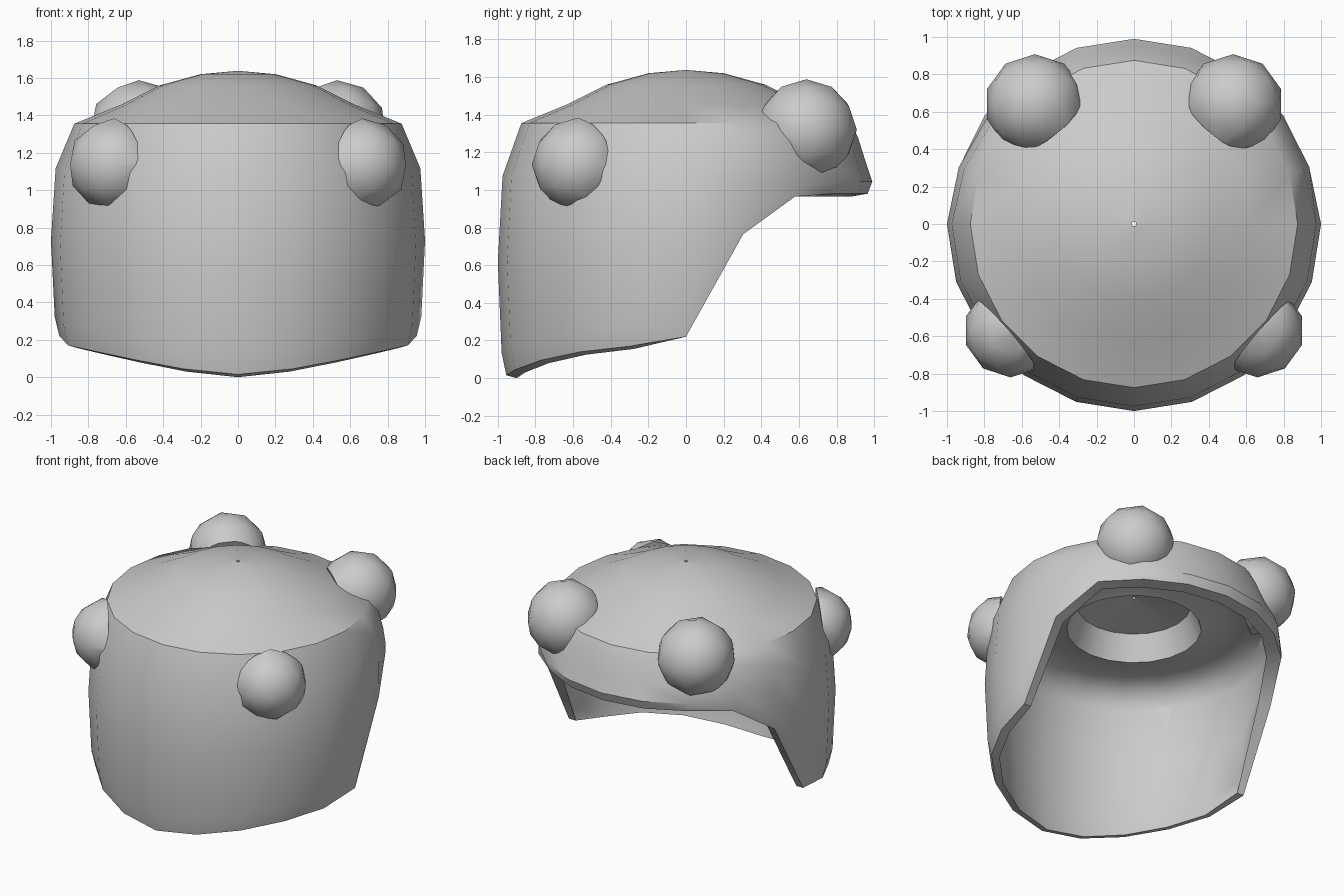
import bpy, bmesh, math
from mathutils import Vector

if "Cube" in bpy.data.objects:
    bpy.data.objects.remove(bpy.data.objects["Cube"])

SIDES = 20
# lower edge height per column, from front centre round to back centre
EDGE = [0.0, 0.03, 0.08, 0.125, 0.155, 0.22, 0.765, 0.965, 0.965, 0.965, 0.965]
T = [1.0, 0.79, 0.45, 0.09, 0.0]                # outer wall rows, rim to lower edge
R_FRONT = [0.875, 0.975, 1.0, 0.98, 0.955]
R_BACK = [0.875, 0.915, 0.955, 0.99, 0.965]
DOME = [(0.012, 1.637), (0.2, 1.62), (0.42, 1.56), (0.63, 1.455)]
CEILING = [(0.77, 1.195), (0.62, 1.195), (0.45, 1.15), (0.38, 1.33), (0.012, 1.39)]


def column(i):
    """Radius/height profile of one column: dome, outer wall, inner wall, ceiling."""
    k = min(i, SIDES - i)
    low = EDGE[k]
    w = min(max((k - 5) / 3, 0), 1)
    rad = [a + (b - a) * w for a, b in zip(R_FRONT, R_BACK)]
    if 5 < k < 8:                               # no chamfer on the steep side edges
        rad[-1] = rad[-2]
    lip = 0.015 if k < 5 or k > 7 else 0.0
    rows = T[:3] + [T[3] + 0.08 * w, 0.0]
    outer = [(r, low + lip + t * (1.355 - lip - low)) for r, t in zip(rad, rows)]
    front = [(0.945, low), (0.93, 0.09), (0.945, 0.55), (0.92, 1.0), (0.87, 1.14)]
    inner = [(0.90 - 0.02 * w, low),
             (0.925 - 0.035 * w, low + 0.12 * (1.05 - low)),
             (0.945 - 0.055 * w, low + 0.55 * (1.05 - low)),
             (0.92 - 0.035 * w, 1.05),
             (0.87 - 0.01 * w, 1.14)]
    return DOME + outer + inner + CEILING


def finish(bm, name, angle):
    bmesh.ops.recalc_face_normals(bm, faces=bm.faces)
    me = bpy.data.meshes.new(name)
    bm.to_mesh(me)
    bm.free()
    ob = bpy.data.objects.new(name, me)
    bpy.context.collection.objects.link(ob)
    bpy.ops.object.select_all(action='DESELECT')
    ob.select_set(True)
    bpy.context.view_layer.objects.active = ob
    bpy.ops.object.shade_smooth_by_angle(angle=math.radians(angle))
    return ob


# Hollow helmet shell with open back and domed top
bm = bmesh.new()
cols = []
for i in range(SIDES):
    a = 2 * math.pi * i / SIDES
    cols.append([bm.verts.new((r * math.sin(a), -r * math.cos(a), z)) for r, z in column(i)])
n = len(cols[0])
for i in range(SIDES):
    c, d = cols[i], cols[(i + 1) % SIDES]
    for j in range(n):
        k = (j + 1) % n
        bm.faces.new((c[j], d[j], d[k], c[k]))
finish(bm, "helmet_shell", 35)


# Round knobs, trimmed where they would poke through the inside of the shell
def knob(name, centre, radius, lift, depth):
    bm = bmesh.new()
    bmesh.ops.create_icosphere(bm, subdivisions=2, radius=radius)
    bmesh.ops.translate(bm, verts=bm.verts, vec=centre)
    out = Vector((centre[0], centre[1], 0)).normalized()
    out.z = lift
    out.normalize()
    geom = bm.verts[:] + bm.edges[:] + bm.faces[:]
    cut = bmesh.ops.bisect_plane(bm, geom=geom, plane_co=Vector(centre) + out * depth,
                                 plane_no=out, clear_inner=True)
    edges = [e for e in cut["geom_cut"] if isinstance(e, bmesh.types.BMEdge)]
    bmesh.ops.edgeloop_fill(bm, edges=edges)
    finish(bm, name, 40)


for side, s in (("right", 1), ("left", -1)):
    knob("front_knob_" + side, (0.66 * s, -0.57, 1.135), 0.25, 0.1, 0.03)
    knob("back_knob_" + side, (0.53 * s, 0.64, 1.32), 0.268, 0.35, -0.13)
